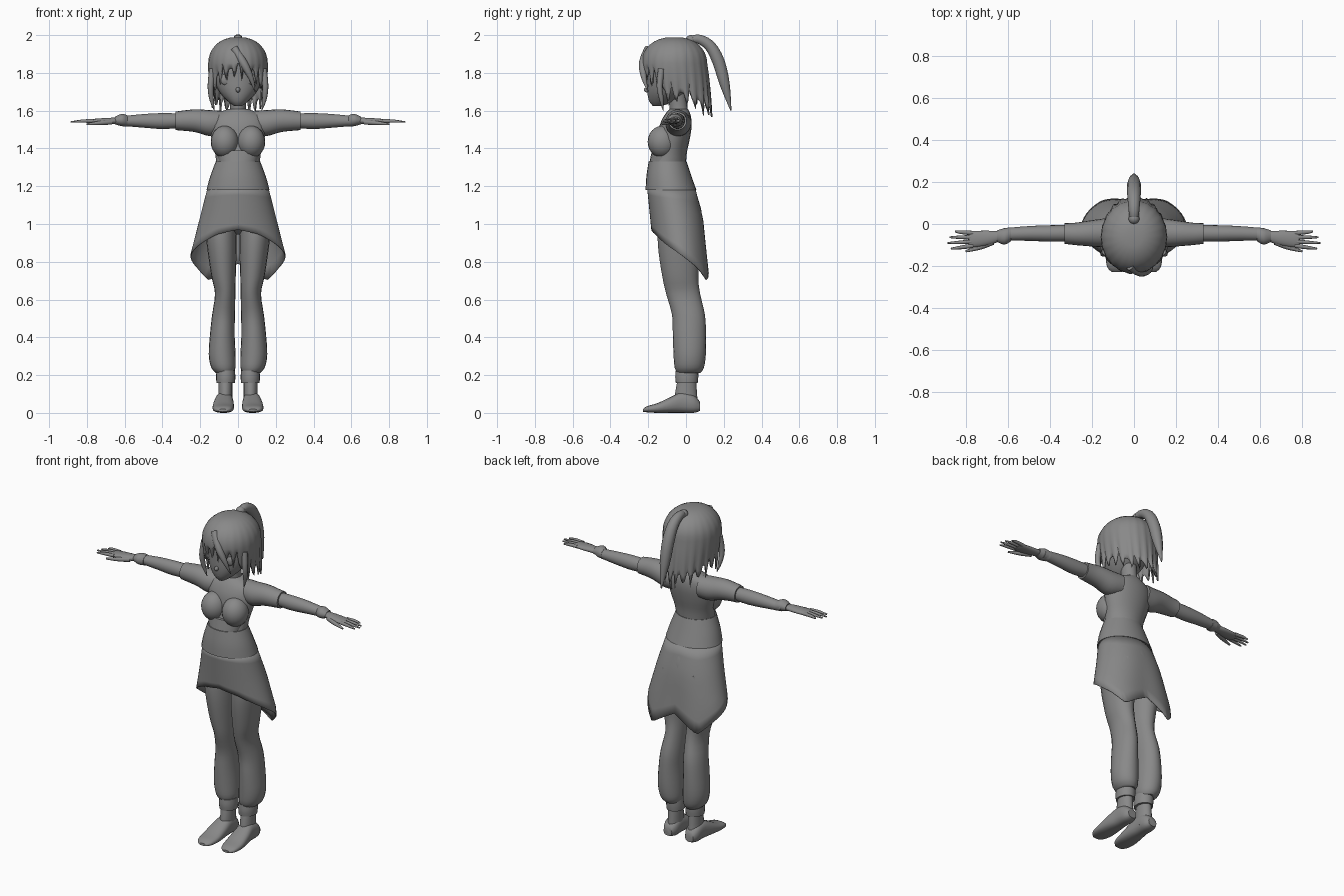
import bpy, bmesh, math
from math import sin, cos, pi, radians

cube = bpy.data.objects.get("Cube")
if cube:
    bpy.data.objects.remove(cube, do_unlink=True)

grey = bpy.data.materials.new("plain grey")
grey.use_nodes = True
COL = (0.25, 0.25, 0.25, 1)
grey.diffuse_color = COL
grey.node_tree.nodes["Principled BSDF"].inputs["Base Color"].default_value = COL


def finish(name, data, mirror):
    ob = bpy.data.objects.new(name, data)
    bpy.context.collection.objects.link(ob)
    data.materials.append(grey)
    if mirror:
        ob.modifiers.new("Mirror", "MIRROR").use_mirror_merge = False
    return ob


def mesh_object(name, bm, mirror=False, angle=45):
    bmesh.ops.recalc_face_normals(bm, faces=bm.faces)
    me = bpy.data.meshes.new(name)
    bm.to_mesh(me)
    bm.free()
    ob = finish(name, me, mirror)
    bpy.ops.object.select_all(action="DESELECT")
    ob.select_set(True)
    bpy.context.view_layer.objects.active = ob
    bpy.ops.object.shade_smooth_by_angle(angle=radians(angle))
    return ob


def smooth_path(rows, steps=3):
    """Catmull-Rom through rows of numbers."""
    out = []
    for i in range(len(rows) - 1):
        p0, p1, p2 = rows[max(i - 1, 0)], rows[i], rows[i + 1]
        p3 = rows[min(i + 2, len(rows) - 1)]
        for k in range(steps):
            t = k / steps
            out.append([b + t / 2 * (c - a + t * (2 * a - 5 * b + 4 * c - d + t * (3 * (b - c) + d - a)))
                        for a, b, c, d in zip(p0, p1, p2, p3)])
    return out + [list(rows[-1])]


def grid_skin(bm, rows):
    for a, b in zip(rows, rows[1:]):
        n = len(a)
        for j in range(n):
            bm.faces.new((a[j], a[(j + 1) % n], b[(j + 1) % n], b[j]))


def loft(name, axis, rings, mirror=False, n=20, steps=3, power=1.0):
    """Rings: position on the axis, then low and high of the other two axes."""
    bm, rows = bmesh.new(), []
    for t, a0, a1, b0, b1 in smooth_path(rings, steps):
        row = []
        for j in range(n):
            c, s = cos(2 * pi * j / n), sin(2 * pi * j / n)
            c = math.copysign(abs(c) ** power, c)
            s = math.copysign(abs(s) ** power, s)
            co = [(a0 + a1) / 2 + (a1 - a0) / 2 * c, (b0 + b1) / 2 + (b1 - b0) / 2 * s]
            co.insert("xyz".index(axis), t)
            row.append(bm.verts.new(co))
        rows.append(row)
    grid_skin(bm, rows)
    bm.faces.new(rows[0])
    bm.faces.new(rows[-1])
    return mesh_object(name, bm, mirror)


def tube(name, points, mirror=False):
    """Points: x, y, z, radius."""
    cu = bpy.data.curves.new(name, "CURVE")
    cu.dimensions, cu.bevel_depth, cu.bevel_resolution = "3D", 1.0, 3
    cu.use_fill_caps = True
    pts = smooth_path(points)
    sp = cu.splines.new("POLY")
    sp.points.add(len(pts) - 1)
    for p, (x, y, z, r) in zip(sp.points, pts):
        p.co, p.radius = (x, y, z, 1), r
    sp.use_smooth = True
    return finish(name, cu, mirror)


def ball(name, loc, size, mirror=False):
    bm = bmesh.new()
    bmesh.ops.create_uvsphere(bm, u_segments=20, v_segments=12, radius=1)
    for v in bm.verts:
        v.co = [l + c * s for l, c, s in zip(loc, v.co, size)]
    return mesh_object(name, bm, mirror)


def by_angle(table, deg):
    for (a, u), (b, v) in zip(table, table[1:]):
        if deg <= b:
            return u + (v - u) * (deg - a) / (b - a)
    return table[-1][1]


# Head, face and neck
loft("head", "z", [(1.625, -.02, .02, -.175, -.13), (1.65, -.055, .055, -.195, -.06),
                   (1.70, -.10, .10, -.205, 0), (1.77, -.13, .13, -.205, .06),
                   (1.86, -.135, .135, -.2, .08), (1.95, -.08, .08, -.14, .03)])
ball("nose", (0, -.205, 1.71), (.012, .018, .014))
ball("mouth", (0, -.193, 1.665), (.018, .006, .006))
ball("eye", (.062, -.18, 1.765), (.034, .012, .03), True)
loft("neck", "z", [(1.53, -.06, .06, -.09, .03), (1.6, -.042, .042, -.085, .01),
                   (1.69, -.045, .045, -.1, .0)])

# Hair: a dome that falls into pointed locks, longer towards the back
HEM = [(0, 1.78), (35, 1.75), (52, 1.73), (70, 1.64), (100, 1.64), (140, 1.59), (180, 1.58)]
bm, rows, N = bmesh.new(), [], 88
for i in range(1, 15):
    row = []
    for j in range(N):
        th = 2 * pi * j / N
        hem = by_angle(HEM, abs((math.degrees(th) + 180) % 360 - 180))
        tip = (0, .45, 1, .45)[j % 4]
        hem += .075 * (1 - tip) + .018 * sin(j * 2.3)
        ridge = 1 + .025 * (tip - .5) * i / 14
        if i <= 8:
            a = i / 8 * pi / 2
            r, z = sin(a) ** .85, 1.85 + .14 * cos(a)
        else:
            f = (i - 8) / 6
            r, z = 1 - .09 * f * f, 1.85 + (hem - 1.85) * f
        back = .025 * max(0, 1.85 - z) / .25 * (1 - cos(th)) / 2
        row.append(bm.verts.new((.157 * r * ridge * sin(th),
                                 -.062 - .175 * r * ridge * cos(th) + back * 1.5, z)))
    rows.append(row)
grid_skin(bm, rows)
bm.faces.new(rows[0])
hair = mesh_object("hair", bm, angle=60)
solid = hair.modifiers.new("Thickness", "SOLIDIFY")
solid.thickness, solid.offset = .008, -1
tube("side_lock", [(.135, -.13, 1.82, .018), (.145, -.14, 1.73, .016), (.14, -.13, 1.66, .012),
                   (.125, -.12, 1.6, .002)], True)
tube("fringe_lock", [(-.02, -.2, 1.93, .02), (.03, -.228, 1.85, .022), (.07, -.222, 1.77, .014),
                     (.09, -.2, 1.7, .002)])
tube("ponytail", [(0, .01, 1.965, .02), (0, .06, 1.98, .025), (0, .125, 1.945, .031),
                  (0, .172, 1.86, .034), (0, .205, 1.74, .028), (0, .238, 1.6, .003)])
ball("hair_tie", (0, .025, 1.975), (.026, .026, .025))

# Torso
loft("torso", "z", [(1.32, -.115, .115, -.193, .0), (1.38, -.122, .122, -.165, .005),
                    (1.45, -.14, .14, -.15, .02), (1.52, -.15, .15, -.14, .03),
                    (1.575, -.13, .13, -.115, .025), (1.61, -.05, .05, -.085, .01)])
ball("bust", (.07, -.125, 1.435), (.074, .078, .085), True)
loft("midriff_front", "z", [(1.32, -.1, .1, -.195, -.05), (1.39, -.115, .115, -.18, -.05)])
loft("tunic", "z", [(1.18, -.167, .167, -.214, .055), (1.25, -.148, .148, -.21, .03),
                    (1.33, -.118, .118, -.198, .003)], n=28)

# Skirt with a short front and two low points at the back
EDGE = [(0, .97), (30, .945), (60, .89), (90, .835), (120, .77), (143, .70), (180, .79)]
bm, rows, N = bmesh.new(), [], 56
for i in range(8):
    f, row = i / 7, []
    for j in range(N):
        th = 2 * pi * j / N
        deg = abs((math.degrees(th) + 180) % 360 - 180)
        z = 1.185 + (by_angle(EDGE, deg) - 1.185) * f
        d = 1.185 - z
        rx = .163 + .255 * min(d, .35)
        front = -.205 + .10 * d
        rear = .05 + .31 * min(d, .15) + .14 * max(0, d - .15)
        dent = 1 - .12 * f * max(0, cos(th + pi)) ** 12
        row.append(bm.verts.new((rx * sin(th),
                                 (front + rear) / 2 - (rear - front) / 2 * cos(th) * dent, z)))
    rows.append(row)
grid_skin(bm, rows)
skirt = mesh_object("skirt", bm)
solid = skirt.modifiers.new("Thickness", "SOLIDIFY")
solid.thickness, solid.offset = .005, -1
loft("hips", "z", [(.945, -.03, .03, -.06, .03), (.99, -.13, .13, -.13, .08),
                   (1.08, -.155, .155, -.16, .08), (1.19, -.14, .14, -.17, .04)])

# Trousers, cuffs and feet
loft("trouser_leg", "z", [(.21, .025, .115, -.045, .075), (.24, .013, .142, -.06, .095),
                          (.31, .013, .155, -.066, .105), (.42, .018, .148, -.07, .106),
                          (.52, .016, .137, -.074, .1), (.63, .014, .122, -.105, .075),
                          (.72, .012, .14, -.125, .065), (.85, .008, .16, -.145, .075),
                          (.95, .008, .17, -.15, .085), (1.03, .008, .16, -.14, .08)], True)
loft("ankle_cuff", "z", [(.158, .016, .114, -.054, .062), (.19, .014, .116, -.057, .065),
                         (.225, .016, .114, -.054, .065)], True)
loft("ankle", "z", [(.03, .028, .115, -.05, .066), (.08, .03, .105, -.06, .06),
                    (.17, .03, .104, -.046, .054)], True)
loft("foot", "y", [(-.228, .055, .105, .006, .02), (-.205, .033, .127, .003, .036),
                   (-.15, .022, .135, 0, .052), (-.08, .022, .13, 0, .085),
                   (-.02, .026, .12, 0, .11), (.04, .028, .116, 0, .095),
                   (.073, .045, .1, .01, .06)], True, power=.8)

# Arms
loft("sleeve", "x", [(.09, -.1, .03, 1.47, 1.6), (.15, -.11, .025, 1.465, 1.603),
                     (.22, -.105, .015, 1.485, 1.607), (.28, -.1, .006, 1.493, 1.602),
                     (.33, -.094, .004, 1.497, 1.595)], True)
loft("forearm", "x", [(.31, -.083, -.005, 1.508, 1.585), (.4, -.084, -.006, 1.503, 1.587),
                      (.5, -.08, -.01, 1.51, 1.582), (.62, -.078, -.02, 1.52, 1.57)], True)
loft("wrist_cuff", "x", [(.585, -.082, -.016, 1.515, 1.575), (.615, -.098, -.02, 1.518, 1.583),
                         (.65, -.085, -.03, 1.527, 1.568)], True)
loft("palm", "x", [(.63, -.08, -.035, 1.53, 1.563), (.69, -.1, -.032, 1.528, 1.562),
                   (.76, -.11, -.033, 1.53, 1.557), (.785, -.105, -.038, 1.535, 1.554)], True)
for k, (name, reach) in enumerate([("little", .85), ("ring", .877), ("middle", .886), ("index", .87)]):
    y = -.043 - .02 * k
    tube(name + "_finger", [(.765, y, 1.545, .0105), (.82, y - .004 * (k - 1), 1.545, .009),
                            (reach, y - .007 * (k - 1), 1.54, .004)], True)
tube("thumb", [(.67, -.085, 1.54, .014), (.73, -.11, 1.535, .012), (.80, -.13, 1.528, .005)], True)
